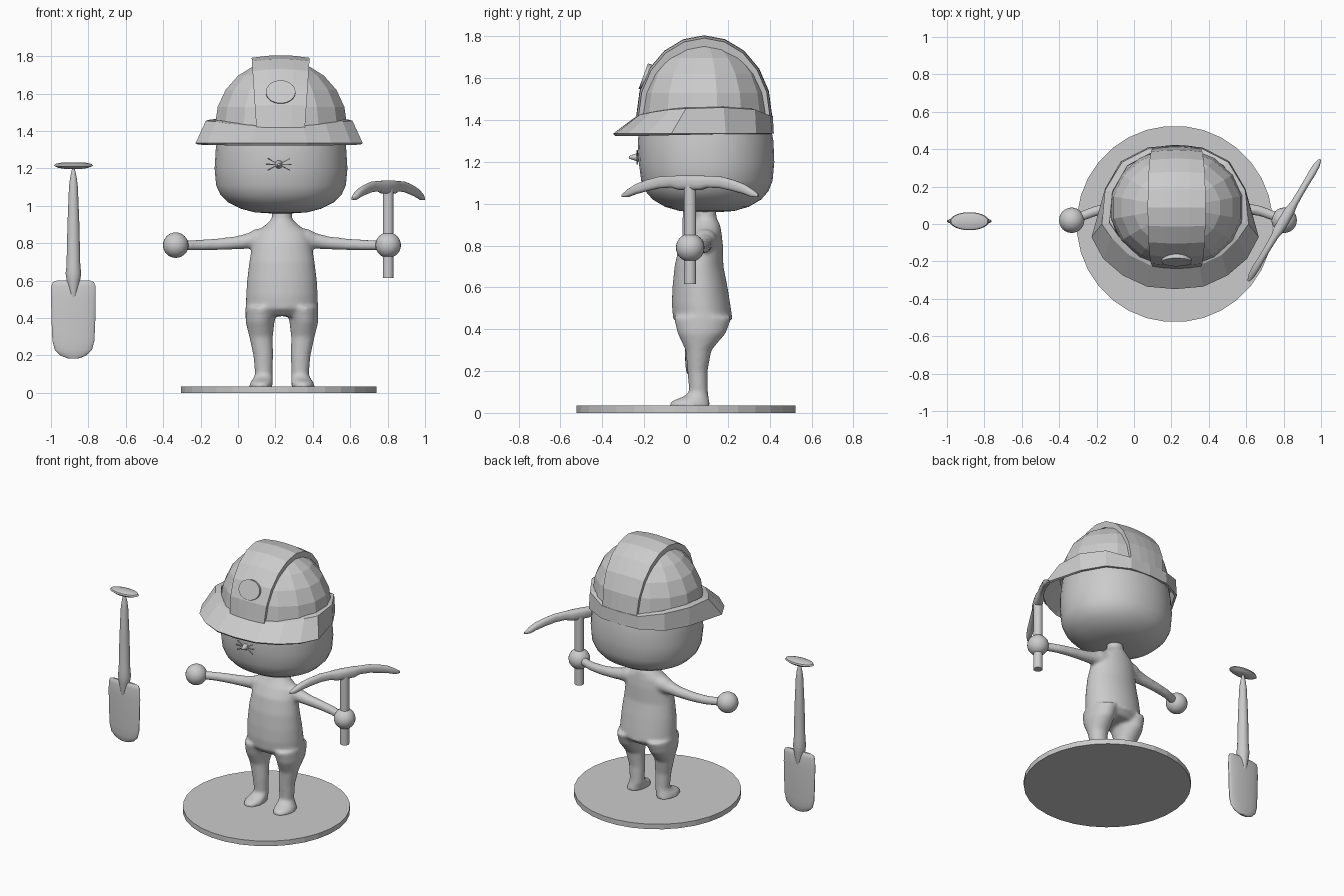
import bpy, bmesh, math
from mathutils import Vector, Matrix

if "Cube" in bpy.data.objects:
    bpy.data.objects.remove(bpy.data.objects["Cube"])


def add_loft(bm, rings, axis='z', n=32, p=2.0, caps=True):
    """rings: (centre, ru, rv); cross-section is a superellipse square to axis"""
    u, v = {'z': ((1, 0, 0), (0, 1, 0)), 'x': ((0, 1, 0), (0, 0, 1))}[axis]
    u, v = Vector(u), Vector(v)
    se = lambda c: math.copysign(abs(c) ** (2 / p), c)
    loops = []
    for c, ru, rv in rings:
        loops.append([bm.verts.new(Vector(c) + u * ru * se(math.cos(a)) + v * rv * se(math.sin(a)))
                      for a in (2 * math.pi * (i + 0.5) / n for i in range(n))])
    for a, b in zip(loops, loops[1:]):
        for i in range(n):
            j = (i + 1) % n
            bm.faces.new((a[i], a[j], b[j], b[i]))
    if caps:
        bm.faces.new(loops[0])
        bm.faces.new(loops[-1])


def finish(bm, name, smooth=True, angle=40):
    bmesh.ops.recalc_face_normals(bm, faces=bm.faces[:])
    me = bpy.data.meshes.new(name)
    bm.to_mesh(me)
    bm.free()
    if smooth:
        me.shade_smooth()
        me.set_sharp_from_angle(angle=math.radians(angle))
    ob = bpy.data.objects.new(name, me)
    bpy.context.collection.objects.link(ob)
    return ob


def loft(name, rings, axis='z', n=32, p=2.0, smooth=True, caps=True):
    bm = bmesh.new()
    add_loft(bm, rings, axis, n, p, caps)
    return finish(bm, name, smooth)


def solidify(ob, t):
    m = ob.modifiers.new("thickness", 'SOLIDIFY')
    m.thickness, m.offset = t, -1


CX = 0.235   # body mirror line

# round base
loft("base", [((0.218, 0, z), 0.525, 0.525) for z in (0, 0.035)], smooth=False)

# body: torso, legs and arms merged into one smooth skin
bm = bmesh.new()
torso = [(.41, .175, .10, .08), (.45, .193, .142, .08), (.52, .192, .14, .072), (.6, .187, .132, .067),
         (.7, .175, .117, .062), (.8, .158, .105, .072), (.86, .14, .085, .085), (.9, .085, .068, .095),
         (.93, .055, .052, .095), (1.0, .052, .046, .095)]
add_loft(bm, [((CX, y, z), rx, ry) for z, rx, ry, y in torso])
leg = [(.03, .113, .018, .064, .099), (.055, .11, .02, .06, .092), (.08, .1, .05, .052, .058),
       (.1, .097, .06, .047, .045), (.2, .1, .055, .053, .048), (.3, .112, .06, .063, .062),
       (.38, .117, .075, .077, .115), (.46, .11, .08, .085, .14)]
arm = [(.06, .09, .825, .065, .058), (.14, .09, .825, .055, .053), (.18, .09, .813, .042, .042),
       (.25, .09, .802, .034, .035), (.35, .085, .794, .03, .031), (.44, .07, .79, .029, .029),
       (.56, .025, .79, .028, .028)]
for s in (-1, 1):
    add_loft(bm, [((CX + s * x, y, z), rx, ry) for z, x, y, rx, ry in leg])
    add_loft(bm, [((CX + s * x, y, z), ry, rz) for x, y, z, ry, rz in arm], 'x')
body = finish(bm, "body", angle=180)
m = body.modifiers.new("merge", 'REMESH')
m.mode, m.voxel_size, m.use_smooth_shade = 'VOXEL', 0.01, True
m = body.modifiers.new("relax", 'SMOOTH')
m.factor, m.iterations = 0.5, 8

# hands
for s, side in ((-1, "left"), (1, "right")):
    bm = bmesh.new()
    bmesh.ops.create_uvsphere(bm, u_segments=24, v_segments=16, radius=0.068,
                              matrix=Matrix.Translation((CX + s * 0.568, 0.02, 0.79)))
    finish(bm, side + "_hand")

# head
head = [(.96, .06, .06, .1), (.965, .14, .13, .1), (.985, .215, .2, .1), (1.02, .285, .26, .1),
        (1.06, .325, .295, .1), (1.11, .348, .315, .1), (1.2, .356, .325, .098), (1.3, .35, .325, .094),
        (1.4, .338, .31, .09), (1.5, .31, .28, .088), (1.6, .25, .22, .087), (1.68, .15, .13, .087), (1.7, .05, .05, .087)]
loft("head", [((.23, y, z), rx, ry) for z, rx, ry, y in head], n=40, p=2.15)

# nose and whiskers
bm = bmesh.new()
bmesh.ops.create_cone(bm, cap_ends=True, segments=16, radius1=0.027, radius2=0.006, depth=0.06,
                      matrix=Matrix.Translation((.218, -.242, 1.222)) @ Matrix.Rotation(math.pi / 2, 4, 'X'))
finish(bm, "nose")
bm = bmesh.new()
for s in (-1, 1):
    for tilt in (-28, 0, 28):
        a = math.radians(tilt)
        c = Vector((.218 + s * .042 * math.cos(a), -.233, 1.222 + .042 * math.sin(a)))
        rot = Matrix.Rotation(-s * a, 4, 'Y') @ Matrix.Rotation(math.pi / 2, 4, 'Y')
        bmesh.ops.create_cone(bm, cap_ends=True, segments=6, radius1=0.004, radius2=0.003,
                              depth=0.05, matrix=Matrix.Translation(c) @ rot)
finish(bm, "whiskers")

# helmet dome
rings = []
for i in range(6):
    t = math.radians(i * 16.5)
    rings.append(((.23, .088, 1.43 + .35 * math.sin(t)), .36 * math.cos(t), .318 * math.cos(t)))
bm = bmesh.new()
add_loft(bm, rings, n=16, caps=False)
bmesh.ops.holes_fill(bm, edges=[e for e in bm.edges if e.is_boundary and e.verts[0].co.z > 1.7])
solidify(finish(bm, "helmet_dome", False), 0.02)

# raised ridge over the dome
bm = bmesh.new()
rows = []
for i in range(11):
    t = math.pi * i / 10
    w = .13 + .025 * math.sin(t)
    rows.append([bm.verts.new((.228 + k * w, .087 - .325 * f * math.cos(t), 1.42 + .385 * f * math.sin(t)))
                 for k, f in ((-1, .965), (-.45, .993), (0, 1), (.45, .993), (1, .965))])
for a, b in zip(rows, rows[1:]):
    for i in range(4):
        bm.faces.new((a[i], a[i + 1], b[i + 1], b[i]))
ridge = finish(bm, "helmet_ridge", False)
if sum(f.normal.z for f in ridge.data.polygons) < 0:
    ridge.data.flip_normals()
solidify(ridge, 0.04)

# flared brim: half outline, mirrored (upper x, y, z; lower x, y)
half = [(0, -.235, 1.42, 0, -.348), (.13, -.222, 1.425, .15, -.335), (.25, -.165, 1.437, .28, -.275),
        (.34, -.075, 1.45, .385, -.185), (.392, .0, 1.455, .447, -.07), (.375, .18, 1.46, .375, .19),
        (.285, .33, 1.45, .29, .335), (.14, .405, 1.42, .145, .41), (0, .415, 1.42, 0, .42)]
outline = half + [(-a, b, c, -d, e) for a, b, c, d, e in half[-2:0:-1]]
bm = bmesh.new()
inner = [bm.verts.new((.222 + .9 * a, .087 + .93 * (b - .087), c + .005)) for a, b, c, d, e in outline]
up = [bm.verts.new((.22 + a, b, c)) for a, b, c, d, e in outline]
low = [bm.verts.new((.22 + d, e, 1.335)) for a, b, c, d, e in outline]
for a, b in ((low, up), (up, inner)):
    for i in range(len(a)):
        j = (i + 1) % len(a)
        bm.faces.new((a[i], a[j], b[j], b[i]))
brim = finish(bm, "helmet_brim", False)
solidify(brim, 0.015)

# headlamp disc
bm = bmesh.new()
bmesh.ops.create_cone(bm, cap_ends=True, segments=32, radius1=.079, radius2=.079, depth=.03,
                      matrix=Matrix.Translation((.228, -.19, 1.605)) @ Matrix.Rotation(math.radians(70), 4, 'X')
                      @ Matrix.Diagonal((1, .82, 1, 1)))
finish(bm, "headlamp")

# pickaxe
PX, PY = 0.803, 0.02
loft("pick_handle", [((PX, PY, z), .029, .029) for z in (.615, 1.1)], n=24)
bm = bmesh.new()
blade = [(0, 1.1, .03, .036), (.06, 1.1, .028, .035), (.1, 1.105, .02, .028), (.17, 1.102, .018, .028),
         (.24, 1.087, .018, .027), (.3, 1.07, .02, .024), (.345, 1.05, .017, .019), (.378, 1.038, .006, .007)]
path = [(-x, z, a, b) for x, z, a, b in blade[:0:-1]] + blade
add_loft(bm, [((x, 0, z), a, b) for x, z, a, b in path], 'x', n=16, p=2.5)
pick = finish(bm, "pick_head", angle=50)
pick.location = (PX, PY, 0)
pick.rotation_euler.z = math.radians(59.4)

# shovel
SX, SY = -0.88, 0.015
parts = {
    "shovel_blade": [(.185, .03, .008), (.2, .07, .014), (.23, .1, .018), (.28, .113, .02), (.4, .118, .022),
                     (.5, .12, .022), (.57, .119, .02), (.592, .11, .015), (.6, .09, .008)],
    "shovel_shaft": [(.46, .003, .012), (.52, .02, .024), (.6, .036, .036), (.64, .042, .04), (.68, .037, .036),
                     (.9, .032, .032), (1.1, .024, .024), (1.15, .018, .018), (1.205, .006, .006)],
    "shovel_grip": [(1.197, .04, .02), (1.203, .08, .037), (1.214, .105, .048), (1.224, .098, .045), (1.232, .06, .028)],
}
for name, rings in parts.items():
    loft(name, [((SX, SY, z), a, b) for z, a, b in rings])
